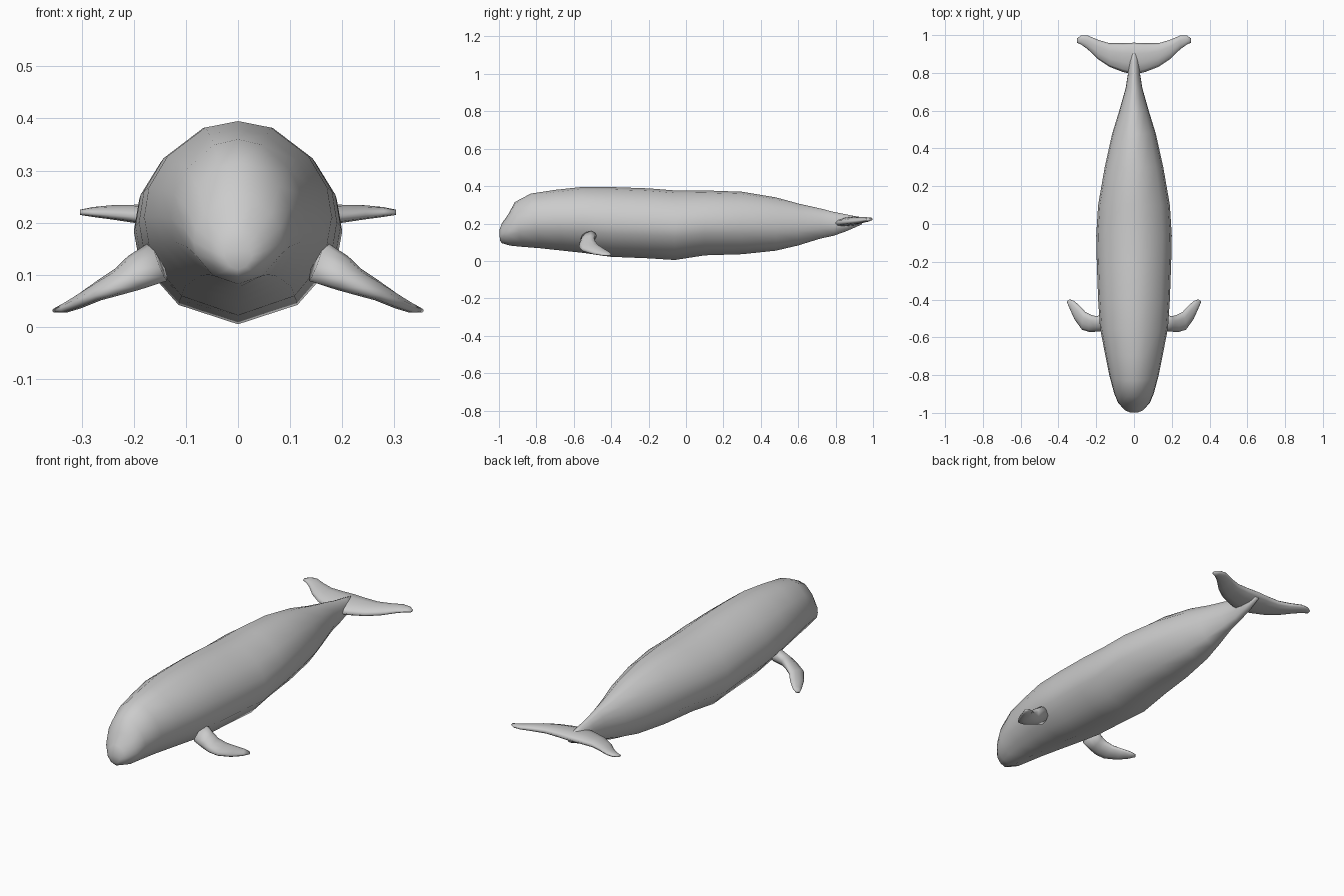
import bpy, bmesh, math
from mathutils import Vector


def loft(name, rings, mirror=False):
    """Skin a list of equal-length rings and cap both ends."""
    bm = bmesh.new()
    vr = [[bm.verts.new(p) for p in ring] for ring in rings]
    n = len(vr[0])
    for a, b in zip(vr, vr[1:]):
        for i in range(n):
            j = (i + 1) % n
            bm.faces.new((a[i], a[j], b[j], b[i]))
    bm.faces.new(vr[0])
    bm.faces.new(vr[-1])
    bmesh.ops.recalc_face_normals(bm, faces=bm.faces)
    me = bpy.data.meshes.new(name)
    bm.to_mesh(me)
    bm.free()
    ob = bpy.data.objects.new(name, me)
    bpy.context.collection.objects.link(ob)
    if mirror:
        ob.modifiers.new("mirror", 'MIRROR')
    for p in me.polygons:
        p.use_smooth = True
    return ob


def fin_ring(lead, trail, thick, up, n=10):
    """Rounded blade section between a leading and a trailing point."""
    lead, trail, up = Vector(lead), Vector(trail), Vector(up).normalized()
    mid, half = (lead + trail) / 2, (lead - trail) / 2
    return [mid + half * math.cos(2 * math.pi * i / n)
            + up * thick / 2 * math.sin(2 * math.pi * i / n) for i in range(n)]


# Body: half of the cross-section (fraction of half width, fraction of height)
half = [(0, 1), (.35, .965), (.75, .81), (.95, .64), (1, .48), (.95, .33), (.57, .1), (0, 0)]
section = half + [(-x, z) for x, z in half[-2:0:-1]]

# Body stations: y at top, y at bottom, half width, bottom z, top z
stations = [
    (-.998, -.995, .025, .11, .165), (-.985, -.985, .05, .095, .20),
    (-.95, -.94, .085, .082, .25), (-.915, -.88, .105, .076, .315),
    (-.83, -.78, .13, .068, .36), (-.70, -.66, .155, .055, .38),
    (-.56, -.54, .18, .042, .395), (-.40, -.40, .19, .022, .395),
    (-.20, -.20, .197, .014, .388), (-.06, -.06, .2, .005, .377),
    (.10, .10, .19, .03, .377), (.30, .30, .155, .036, .37),
    (.48, .48, .115, .055, .34), (.60, .60, .078, .083, .307),
    (.72, .72, .044, .12, .28), (.79, .79, .033, .135, .262),
    (.86, .86, .028, .16, .248), (.94, .94, .015, .195, .232)]
loft("body", [[(w * x, yb + (yt - yb) * z, zb + (zt - zb) * z) for x, z in section]
              for yt, yb, w, zb, zt in stations])

# Tail fluke: x, leading y, trailing y, leading z, trailing z, thickness
fluke = [(0, .79, .96, .20, .222, .05), (.06, .805, .957, .203, .222, .046),
         (.13, .832, .957, .206, .222, .04), (.19, .872, .975, .21, .223, .034),
         (.245, .925, .998, .215, .225, .025), (.28, .95, .998, .218, .223, .018),
         (.303, .96, .982, .219, .221, .01)]
rows = [(-x, *r) for x, *r in fluke[:0:-1]] + fluke
loft("tail_fluke", [fin_ring((x, a, za), (x, b, zb), t, (0, 0, 1))
                    for x, a, b, za, zb, t in rows])

# Pectoral flippers: leading point, trailing point, thickness
flipper = [((.15, -.565, .115), (.15, -.475, .14), .08),
           ((.20, -.57, .092), (.20, -.488, .115), .065),
           ((.235, -.572, .075), (.225, -.482, .098), .048),
           ((.275, -.56, .06), (.258, -.465, .08), .036),
           ((.315, -.505, .042), (.288, -.432, .06), .028),
           ((.34, -.45, .032), (.318, -.407, .044), .02),
           ((.356, -.412, .03), (.34, -.399, .035), .01)]
loft("flippers", [fin_ring(a, b, t, (.4, .1, 1)) for a, b, t in flipper], mirror=True)
